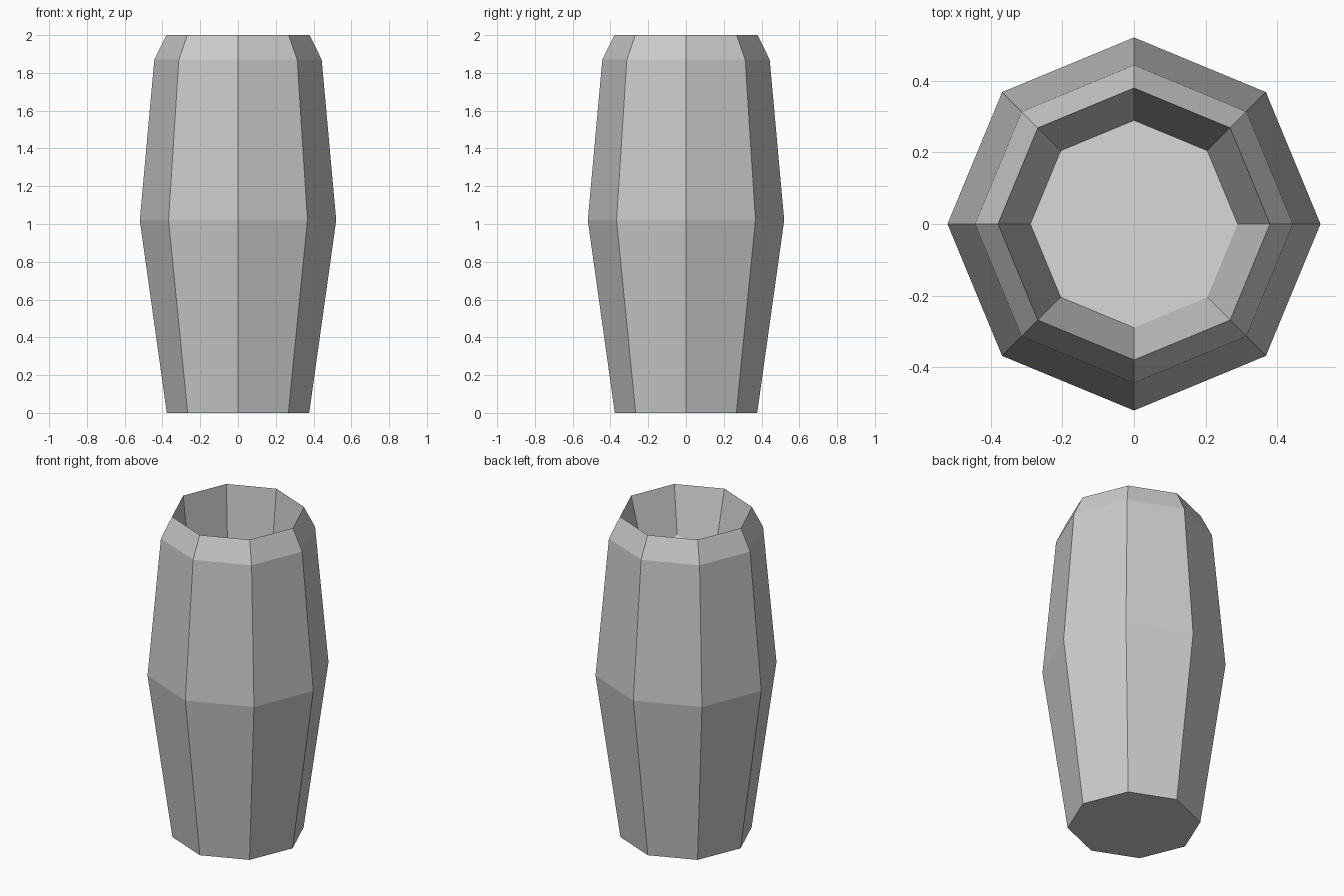
import bpy, bmesh
from math import cos, sin, pi

if "Cube" in bpy.data.objects:
    bpy.data.objects.remove(bpy.data.objects["Cube"])

SIDES = 8
bm = bmesh.new()


def ring(radius, z, slope=0.0):
    """Octagonal loop; slope tilts it upward towards +x, -y."""
    verts = []
    for i in range(SIDES):
        a = 2 * pi * i / SIDES
        x, y = radius * cos(a), radius * sin(a)
        verts.append(bm.verts.new((x, y, z + slope * (x - y) * 0.7071)))
    return verts


# outer wall from foot to rim, then inner wall down to the slanted cavity floor
loops = [ring(r, z) for r, z in
         ((0.377, 0), (0.52, 1.02), (0.443, 1.87), (0.379, 2.0))]
loops.append(ring(0.289, 1.435, 1.0))
for low, high in zip(loops, loops[1:]):
    for i in range(SIDES):
        j = (i + 1) % SIDES
        bm.faces.new((low[i], low[j], high[j], high[i]))

# base and cavity floor
bm.faces.new(loops[0][::-1])
bm.faces.new(loops[-1])

mesh = bpy.data.meshes.new("barrel_pot")
bm.to_mesh(mesh)
bm.free()
bpy.context.collection.objects.link(bpy.data.objects.new("barrel_pot", mesh))
